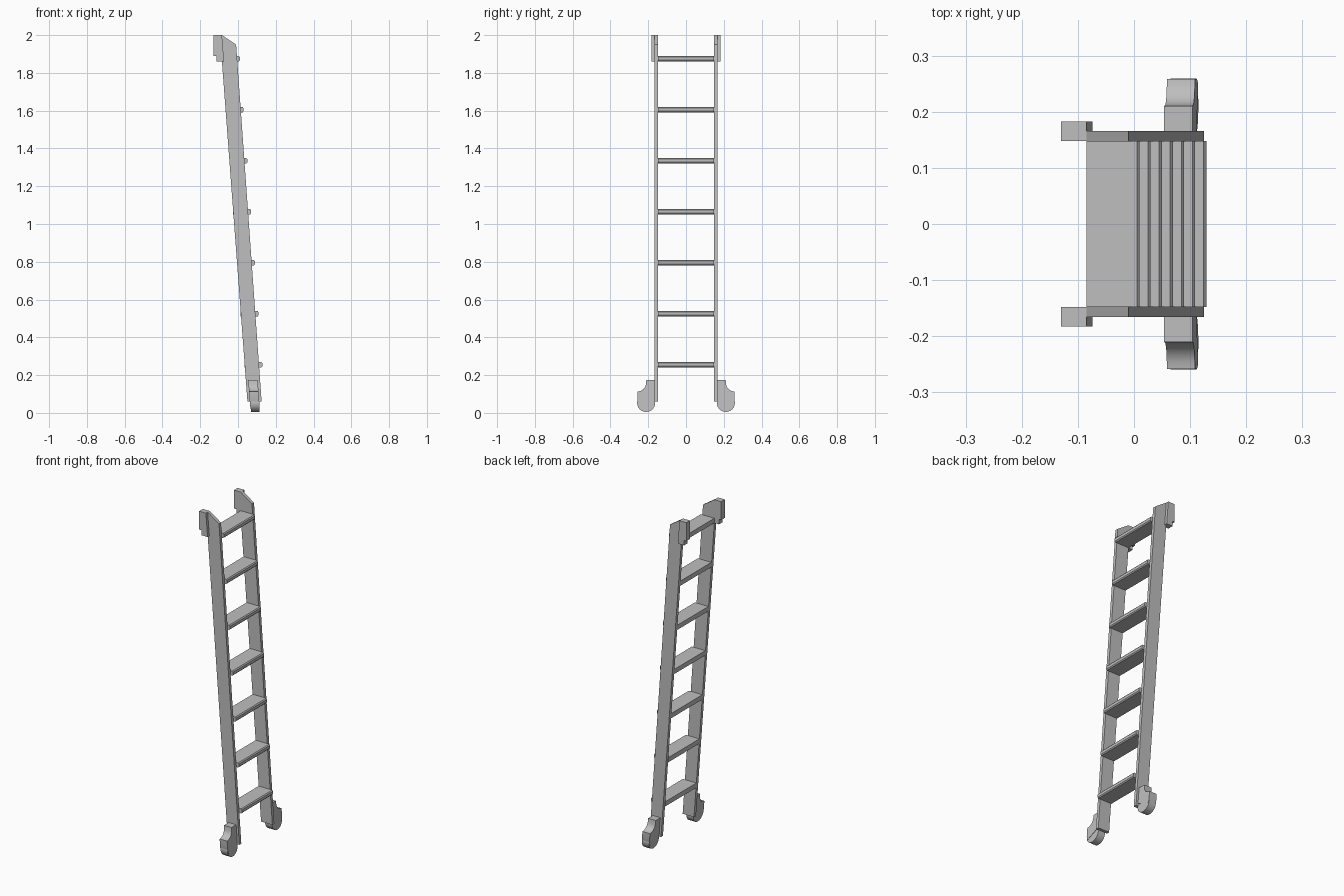
import bpy, bmesh, math

cube = bpy.data.objects.get("Cube")
if cube:
    bpy.data.objects.remove(cube)

GREY = (0.52, 0.52, 0.52, 1)
grey = bpy.data.materials.new("light_grey")
grey.use_nodes = True
grey.diffuse_color = GREY
grey.node_tree.nodes["Principled BSDF"].inputs["Base Color"].default_value = GREY

LEAN = 0.075  # how far the ladder leans back per unit of height


def prism(name, profile, place, start, end, smooth=False):
    """Extrude a 2D profile from start to end; place maps (a, b, depth) to x, y, z."""
    bm = bmesh.new()
    rings = [[bm.verts.new(place(a, b, d)) for a, b in profile] for d in (start, end)]
    bm.faces.new(rings[0])
    bm.faces.new(rings[1][::-1])
    n = len(profile)
    for i in range(n):
        j = (i + 1) % n
        bm.faces.new((rings[0][j], rings[0][i], rings[1][i], rings[1][j]))
    bmesh.ops.recalc_face_normals(bm, faces=bm.faces)
    mesh = bpy.data.meshes.new(name)
    bm.to_mesh(mesh)
    bm.free()
    mesh.materials.append(grey)
    obj = bpy.data.objects.new(name, mesh)
    bpy.context.collection.objects.link(obj)
    if smooth:
        bpy.ops.object.select_all(action='DESELECT')
        obj.select_set(True)
        bpy.context.view_layer.objects.active = obj
        bpy.ops.object.shade_smooth_by_angle(angle=math.radians(35))
    return obj


def arc(cy, cz, r, start, end, steps):
    angles = [math.radians(start + (end - start) * i / steps) for i in range(steps + 1)]
    return [(cy + r * math.cos(t), cz + r * math.sin(t)) for t in angles]


# Side profiles of rail, hook and rung
rail = [(0.05, 0.06), (0.125, 0.06), (-0.01, 1.95), (-0.085, 2.0), (-0.085, 1.86)]
hook = [(-0.13, 2.0), (-0.085, 2.0), (-0.074, 1.86), (-0.115, 1.86),
        (-0.115, 1.89), (-0.13, 1.89)]
rung = [(-0.095, -0.014), (-0.005, -0.014), (0, -0.008), (0, 0.008),
        (-0.005, 0.014), (-0.095, 0.014)]

# End profiles of the caster housing and its wheel
housing = ([(0.163, 0.175), (0.21, 0.175)]
           + arc(0.258, 0.16, 0.047, 180, 270, 6)[1:]
           + [(0.258, 0.06), (0.25, 0.035), (0.165, 0.075)])
wheel = arc(0.211, 0.053, 0.048, 0, 345, 23)

for side, s in (("left", 1), ("right", -1)):
    def along_y(x, z, d, s=s):
        return (x, s * d, z)

    def leaning(y, z, d, s=s):
        return (d - LEAN * z, s * y, z)

    prism(side + "_rail", rail, along_y, 0.147, 0.166)
    prism(side + "_hook", hook, along_y, 0.148, 0.183)
    prism(side + "_caster_housing", housing, leaning, 0.067, 0.117, True)
    prism(side + "_caster_wheel", wheel, leaning, 0.069, 0.115, True)

# Seven evenly spaced treads
for i in range(7):
    z = 0.255 + 0.27 * i
    front = 0.129 - 0.0735 * (z - 0.255)
    prism(f"rung_{i + 1}", [(front + a, z + b) for a, b in rung],
          lambda x, h, d: (x, d, h), -0.148, 0.148)
